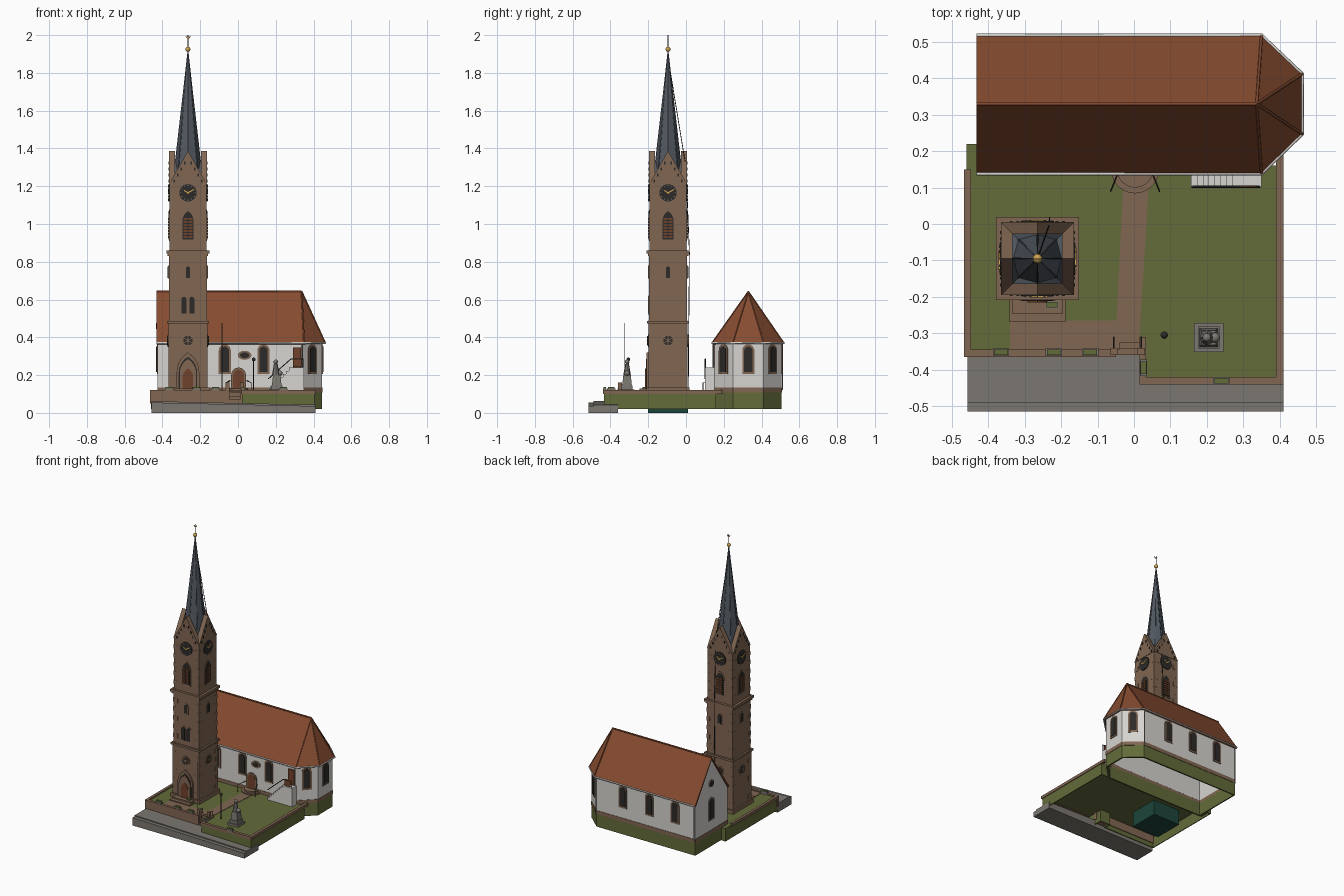
import bpy, bmesh
from math import sin, cos, pi, radians
from mathutils import Vector

cube = bpy.data.objects.get("Cube")
if cube:
    bpy.data.objects.remove(cube, do_unlink=True)


def material(name, *rgb):
    m = bpy.data.materials.new(name)
    m.use_nodes = True
    m.diffuse_color = (*rgb, 1)
    m.node_tree.nodes["Principled BSDF"].inputs["Base Color"].default_value = (*rgb, 1)
    return m


SAND = material("sandstone", .22, .135, .085)
TILE = material("roof_tile", .24, .072, .03)
PLASTER = material("white_plaster", .68, .66, .63)
GRASS = material("grass", .125, .15, .042)
STONE = material("grey_stone", .2, .185, .165)
SLATE = material("slate", .085, .1, .12)
DARK = material("dark_glass_and_iron", .025, .024, .022)
GOLD = material("gold", .6, .36, .08)
WOOD = material("red_brown_wood", .16, .055, .025)
TEAL = material("foundation_green", .012, .06, .042)
X, Y, Z = Vector((1, 0, 0)), Vector((0, 1, 0)), Vector((0, 0, 1))


def finish(name, bm, mat, thick=0):
    me = bpy.data.meshes.new(name)
    bm.to_mesh(me)
    bm.free()
    me.materials.append(mat)
    ob = bpy.data.objects.new(name, me)
    bpy.context.scene.collection.objects.link(ob)
    if thick:
        mod = ob.modifiers.new("thickness", "SOLIDIFY")
        mod.thickness = thick
        mod.offset = -1
    return ob


def extrude(name, polys, mat, origin, depth, t=X, up=Y, top=True, bottom=True, thick=0):
    """Extrude counter-clockwise outlines lying in the (t, up) plane."""
    bm, o, n = bmesh.new(), Vector(origin), t.cross(up)
    for poly in polys:
        a = [bm.verts.new(o + t * u + up * v) for u, v in poly]
        b = [bm.verts.new(p.co + n * depth) for p in a]
        for i in range(len(a)):
            j = (i + 1) % len(a)
            bm.faces.new((a[i], a[j], b[j], b[i]))
        if top:
            bm.faces.new(b)
        if bottom:
            bm.faces.new(a[::-1])
    return finish(name, bm, mat, thick)


def rect(u0, u1, v0, v1):
    return [(u0, v0), (u1, v0), (u1, v1), (u0, v1)]


def box(name, x0, x1, y0, y1, z0, z1, mat):
    return extrude(name, [rect(x0, x1, y0, y1)], mat, (0, 0, z0), z1 - z0)


def square(name, c, half, z0, z1, mat):
    return box(name, c[0] - half, c[0] + half, c[1] - half, c[1] + half, z0, z1, mat)


def panel(name, polys, mat, origin, deg, depth):
    a = radians(deg)
    return extrude(name, polys, mat, origin, depth, Vector((-sin(a), cos(a), 0)), Z)


def arch(w, h, base=0, pointed=False, u=0):
    r = w / 2
    if pointed:
        right = [(w * cos(k * pi / 15) - r, w * sin(k * pi / 15)) for k in range(5)]
        curve = right + [(0, w * .866)] + [(-p, q) for p, q in right[::-1]]
    else:
        curve = [(r * cos(k * pi / 10), r * sin(k * pi / 10)) for k in range(11)]
    spring = base + h - (w * .866 if pointed else r)
    return [(u - r, base), (u + r, base)] + [(u + p, spring + q) for p, q in curve]


def disc(r, n=20, sx=1):
    return [(sx * r * cos(2 * pi * k / n), r * sin(2 * pi * k / n)) for k in range(n)]


def bar(a, r0, r1, w):
    d, s = (sin(a), cos(a)), (cos(a) * w, -sin(a) * w)
    return [(d[0] * r + s[0] * k, d[1] * r + s[1] * k) for r, k in ((r0, -1), (r0, 1), (r1, 1), (r1, -1))]


def cone(name, p, r0, r1, h, n, mat, turn=0):
    rot = [(cos(turn + 2 * pi * k / n), sin(turn + 2 * pi * k / n)) for k in range(n)]
    bm = bmesh.new()
    a, b = [[bm.verts.new((p[0] + r * c, p[1] + r * s, p[2] + z)) for c, s in rot] for r, z in ((r0, 0), (r1, h))]
    for i in range(n):
        bm.faces.new((a[i], a[(i + 1) % n], b[(i + 1) % n], b[i]))
    bm.faces.new(b)
    bm.faces.new(a[::-1])
    return finish(name, bm, mat)


def tube(name, pts, r, mat):
    cu = bpy.data.curves.new(name, "CURVE")
    cu.dimensions, cu.bevel_depth, cu.bevel_resolution = "3D", r, 1
    sp = cu.splines.new("POLY")
    sp.points.add(len(pts) - 1)
    for q, p in zip(sp.points, pts):
        q.co = (*p, 1)
    cu.materials.append(mat)
    ob = bpy.data.objects.new(name, cu)
    bpy.context.scene.collection.objects.link(ob)


def ball(name, p, r, mat):
    bm = bmesh.new()
    bmesh.ops.create_uvsphere(bm, u_segments=16, v_segments=10, radius=r)
    bmesh.ops.translate(bm, vec=p, verts=bm.verts)
    for f in bm.faces:
        f.smooth = True
    return finish(name, bm, mat)


# Ground shell, retaining walls, pavement and paths
ground = [(-.46, -.355), (-.05, -.355), (-.05, -.31), (.02, -.31), (.02, -.435), (.405, -.435),
          (.405, .16), (-.43, .16), (-.43, .22), (-.46, .22)]
extrude("lawn", [ground], GRASS, (0, 0, .02), .09, bottom=False, thick=.008)
for x0, x1, y0, y1, z0 in ((-.466, -.448, -.365, .15, .1), (-.466, -.05, -.365, -.345, .05),
                           (.015, .033, -.44, -.31, .1), (.015, .41, -.44, -.42, .1), (.39, .41, -.44, .19, .1)):
    box("boundary_wall", x0, x1, y0, y1, z0, .12, SAND)
extrude("pavement", [[(-.457, 0), (.41, 0), (.41, .043), (-.457, .062)]], STONE, (0, -.36, 0), .13, X, Z)
extrude("kerb_road", [[(-.457, 0), (.41, 0), (.41, .036), (-.457, .055)]], STONE, (0, -.49, 0), .025, X, Z)
extrude("church_path", [[(-.05, -.31), (.015, -.31), (.04, .1), (-.03, .1)]], SAND, (0, 0, .11), .003)
box("tower_path", -.34, -.04, -.345, -.265, .11, .113, SAND)
for i in range(3):
    box("gate_step", -.05, .02, -.36 + i * .017, -.31, .03, .07 + i * .02, SAND)
for x in (-.055, .02):
    square("gate_pillar", (x, -.35), .01, .05, .16, SAND)
    tube("gate_rail", [(x, -.35, .15), (x, -.31, .15), (x, -.31, .11)], .002, DARK)
for x, y, w, d in ((-.365, -.352, .045, .02), (-.22, -.352, .045, .02), (-.12, -.352, .045, .02),
                   (.24, -.43, .045, .02), (.026, -.395, .02, .045), (-.225, -.222, .035, .02)):
    box("planter", x - w / 2, x + w / 2, y - d / 2, y + d / 2, .11, .13, STONE)
    box("planter_shrub", x - w / 2.4, x + w / 2.4, y - d / 2.6, y + d / 2.6, .13, .138, GRASS)

# Church walls and roof
walls = [(-.425, .15), (.34, .15), (.445, .25), (.445, .41), (.34, .505), (-.425, .505)]
hall = dict(top=False, bottom=False)
extrude("church_foundation", [walls], GRASS, (0, 0, .02), .09, thick=.012, **hall)
extrude("church_walls", [walls], PLASTER, (0, 0, .13), .25, thick=.012, **hall)
extrude("church_plinth", [[(x * 1.005, .33 + (y - .33) * 1.015) for x, y in walls]], SAND, (0, 0, .108), .026,
        thick=.015, **hall)
panel("west_gable", [[(-.178, .375), (.178, .375), (0, .628)]], PLASTER, (-.415, .328, 0), 180, .01)
eaves = [(-.432, .138, .37), (.35, .138, .37), (.462, .247, .37), (.462, .412, .37), (.35, .518, .37), (-.432, .518, .37)]
ridge = [(-.432, .33, .643), (.337, .33, .643)]
bm = bmesh.new()
e = [bm.verts.new(p) for p in eaves]
r = [bm.verts.new(p) for p in ridge]
for f in ((e[0], e[1], r[1], r[0]), (e[1], e[2], r[1]), (e[2], e[3], r[1]), (e[3], e[4], r[1]), (e[4], e[5], r[0], r[1])):
    bm.faces.new(f)
finish("church_roof", bm, TILE, .012)
tube("ridge_cap", ridge, .005, TILE)
for p in eaves[1:5]:
    tube("hip_cap", [ridge[1], p], .004, TILE)
tube("gutter", eaves, .005, PLASTER)
for x, y in ((.34, .144), (.34, .511), (-.42, .511)):
    tube("downpipe", [(x, y, .37), (x, y, .12)], .004, STONE)


def church_window(x, y, deg):
    panel("window_surround", [arch(.064, .158)], SAND, (x, y, .205), deg, .005)
    panel("window_pane", [arch(.044, .134)], DARK, (x, y, .217), deg, .008)


for x in (-.27, -.07, .135):
    church_window(x, .15, -90)
    church_window(x, .505, 90)
church_window(-.425, .328, 180)
church_window(.445, .33, 0)
church_window(.3925, .2, -43.6)
church_window(.3925, .4575, 47.9)
panel("gable_oculus", [disc(.025)], SAND, (-.425, .328, .46), 180, .005)
panel("gable_oculus_pane", [disc(.016)], DARK, (-.425, .328, .46), 180, .008)
panel("oval_window_surround", [disc(.024, sx=1.5)], SAND, (.035, .15, .305), -90, .005)
panel("oval_window_pane", [disc(.015, sx=1.6)], DARK, (.035, .15, .305), -90, .008)
panel("church_door_frame", [arch(.078, .125)], SAND, (.003, .15, .115), -90, .008)
panel("church_door", [arch(.058, .108)], WOOD, (.003, .15, .12), -90, .0095)
for rad, z in ((.066, .12), (.05, .13)):
    extrude("door_step", [[(rad * cos(-k * pi / 12), rad * sin(-k * pi / 12)) for k in range(12, -1, -1)]],
            SAND, (.003, .15, .11), z - .11)
for s in (-1, 1):
    tube("step_rail", [(.003 + s * .045, .145, .17), (.003 + s * .067, .09, .16), (.003 + s * .067, .09, .11)], .002, DARK)

# Outside stair with landing and upper door
for i in range(8):
    box("outside_step", .157 + i * .016, .35, .1, .15, .11, .127 + i * .016, PLASTER)
tube("stair_rail", [(.16, .102, .18), (.28, .102, .285), (.345, .102, .285), (.345, .102, .24)], .003, DARK)
panel("upper_door", [rect(.29, .334, .24, .345)], WOOD, (0, .15, 0), -90, .009)
box("landing_screen", .29, .335, .1, .104, .245, .29, WOOD)

# Tower body and mouldings
T = (-.265, -.095)
square("tower_foundation", T, .105, 0, .11, TEAL)
for name, half, z0, z1 in (("tower_plinth", .113, .108, .135), ("tower_lower", .103, .13, .48),
                           ("tower_middle", .1, .48, .85), ("tower_belfry", .097, .85, 1.22),
                           ("lower_cornice", .112, .473, .487), ("upper_cornice", .114, .843, .86),
                           ("upper_cornice_foot", .107, .83, .843)):
    square(name, T, half, z0, z1, SAND)
for sx in (-1, 1):
    for sy in (-1, 1):
        for i in range(17):
            half = .104 if i < 6 else .101 if i < 12 else .098
            inset = .012 if i % 2 else .018
            square("quoin", (T[0] + sx * (half - inset), T[1] + sy * (half - inset)), inset,
                   .15 + i * .062, .18 + i * .062, SAND)
for i in range(2):
    box("tower_step", -.335 - i * .007, -.195 + i * .007, -.245 - i * .024, -.19, .11, .13 - i * .01, SAND)

# Tower faces: windows, louvres, clocks and gables
for deg in (-90, 0, 90, 180):
    n = Vector((cos(radians(deg)), sin(radians(deg)), 0))

    def on(half, z):
        return Vector((*T, z)) + n * half

    panel("louvre_surround", [arch(.072, .168, pointed=True)], SAND, on(.097, .91), deg, .004)
    panel("louvre_shadow", [arch(.058, .15, pointed=True)], DARK, on(.097, .918), deg, .006)
    panel("louvre_slats", [rect(s * .013 - .01, s * .013 + .01, .008 + i * .016, .018 + i * .016)
                           for s in (-1, 1) for i in range(7)], WOOD, on(.097, .918), deg, .009)
    panel("slit_surround", [arch(.034, .075)], SAND, on(.1, .708), deg, .004)
    panel("slit_window", [arch(.022, .06)], DARK, on(.1, .715), deg, .007)
    panel("rosette_rim", [disc(.033)], SAND, on(.103, .383), deg, .004)
    panel("rosette_glass", [disc(.025)], DARK, on(.103, .383), deg, .007)
    panel("rosette_tracery", [bar(k * pi / 3, -.025, .025, .002) for k in range(3)], SAND, on(.103, .383), deg, .009)
    panel("clock_face", [disc(.046, 24)], DARK, on(.097, 1.165), deg, .006)
    panel("clock_marks", [bar(k * pi / 6, .035, .042, .0018) for k in range(12)], STONE, on(.097, 1.165), deg, .008)
    panel("clock_hands", [bar(1.05, -.006, .034, .003), bar(-1.0, -.006, .024, .003)], GOLD, on(.097, 1.165), deg, .0095)
    panel("tower_gable", [[(-.099, 1.215), (.099, 1.215), (0, 1.387)]], SAND, on(.068, 0), deg, .032)
    panel("gable_frieze", [rect(s * u - .004, s * u + .004, 1.345 - u * 1.74, 1.362 - u * 1.74)
                           for s in (-1, 1) for u in (.018, .036, .054, .072)], DARK, on(.1, 0), deg, .003)
panel("twin_windows", [arch(.026, .09, u=u) for u in (-.021, .021)], DARK, (T[0], T[1] - .1, .525), -90, .007)
panel("twin_surround", [arch(.036, .102, u=u) for u in (-.021, .021)], SAND, (T[0], T[1] - .1, .519), -90, .004)
for name, w, h, mat, d in (("portal_arch", .12, .195, SAND, .01), ("portal_shadow", .098, .172, DARK, .012),
                           ("portal_inner_arch", .086, .16, SAND, .014), ("tower_door", .056, .11, WOOD, .018)):
    panel(name, [arch(w, h, pointed=True)], mat, (T[0], T[1] - .103, .125), -90, d)

# Spire, ball, vane and lightning wire
for deg in (0, 90):
    c = Vector((*T, 0)) - Vector((cos(radians(deg)), sin(radians(deg)), 0)) * .085
    panel("cross_roof", [[(-.095, 1.215), (.095, 1.215), (0, 1.335)]], SLATE, c, deg, .17)
cone("spire", (*T, 1.23), .078, .003, .68, 8, SLATE)
for k in range(8):
    a = k * pi / 4
    tube("spire_rib", [(T[0] + .078 * cos(a), T[1] + .078 * sin(a), 1.23), (*T, 1.91)], .0025, SLATE)
tube("vane_rod", [(*T, 1.9), (*T, 2.0)], .002, DARK)
ball("spire_ball", (*T, 1.925), .013, GOLD)
panel("weather_vane", [[(-.014, .012), (-.004, 0), (.008, 0), (.016, .014), (.004, .008)]], GOLD,
      (T[0], T[1], 1.982), -90, .002)
tube("lightning_wire", [(T[0], T[1], 1.88), (-.232, 0, 1.3), (-.232, .018, .85), (-.232, .012, .12)], .002, DARK)

# Monument, lamp and pole in the yard
for name, half, z0, z1 in (("monument_base", .04, .11, .125), ("monument_step", .03, .125, .145)):
    square(name, (.205, -.312), half, z0, z1, STONE)
cone("monument_block", (.205, -.312, .145), .036, .028, .055, 4, STONE, pi / 4)
cone("statue_body", (.2, -.312, .2), .02, .01, .06, 8, STONE)
ball("statue_companion", (.222, -.312, .21), .014, STONE)
ball("statue_head", (.2, -.312, .27), .012, STONE)
tube("lamp_post", [(.083, -.305, .11), (.083, -.305, .275)], .003, DARK)
ball("lamp_head", (.083, -.305, .283), .01, DARK)
tube("flag_pole", [(-.085, -.325, .11), (-.085, -.325, .475)], .002, STONE)
